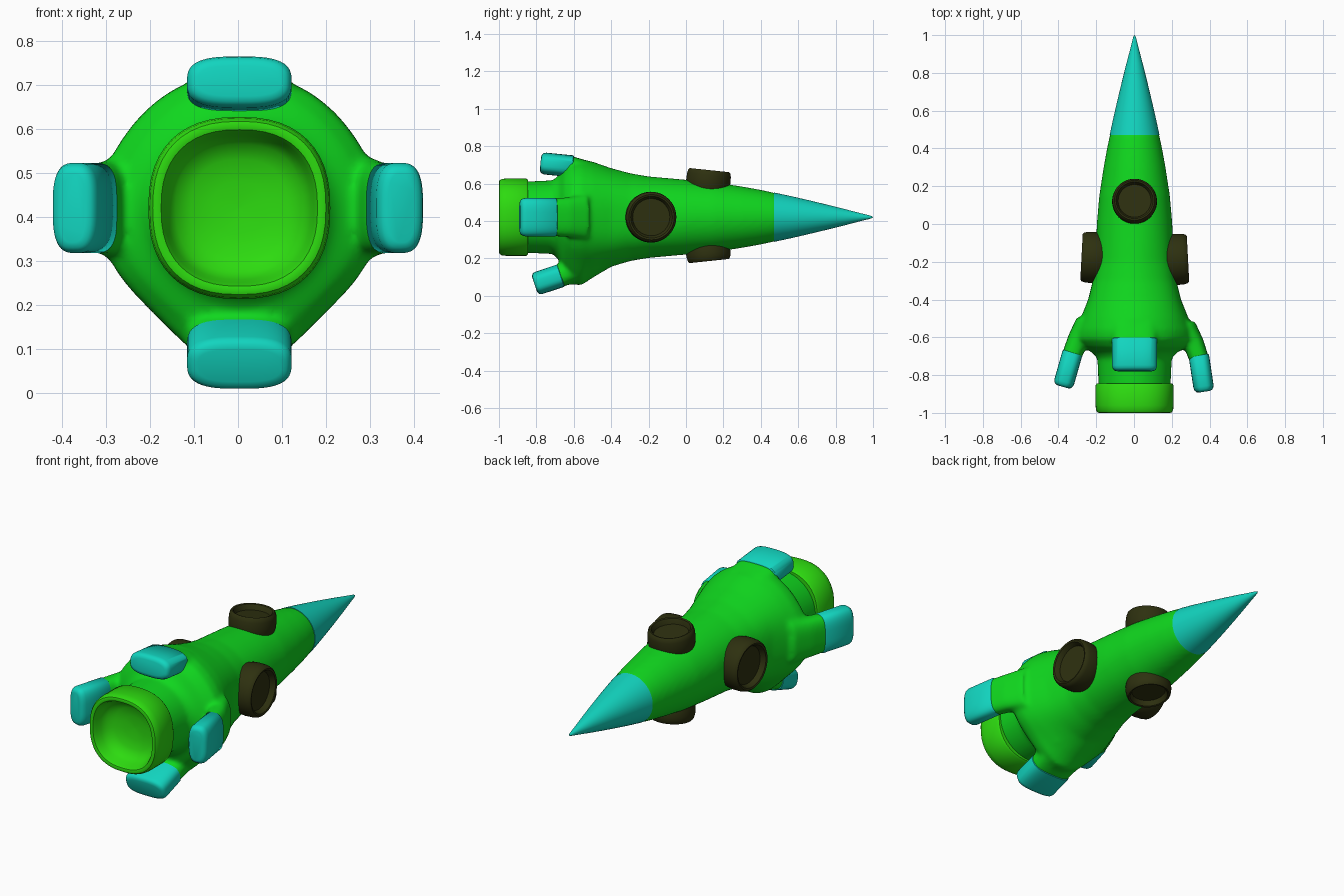
import bpy, bmesh, math
from mathutils import Vector

if "Cube" in bpy.data.objects:
    bpy.data.objects.remove(bpy.data.objects["Cube"])

AXIS = Vector((0.003, 0, 0.42))      # the rocket's long axis runs along y
Y = Vector((0, 1, 0))


def material(name, rgb):
    m = bpy.data.materials.new(name)
    m.diffuse_color = (*rgb, 1)
    m.use_nodes = True
    m.node_tree.nodes["Principled BSDF"].inputs["Base Color"].default_value = m.diffuse_color
    return m


GREEN = material("body_green", (0.005, 0.68, 0.013))
LIME = material("nozzle_green", (0.026, 0.71, 0.005))
TEAL = material("teal", (0.006, 0.66, 0.52))
DARK = material("dark_olive", (0.027, 0.03, 0.005))


def oval(center, u, v, a, b, e=2.0, n=48):
    """Superellipse section with half sizes a, b along u, v."""
    def f(c):
        return math.copysign(abs(c) ** (2 / e), c)
    return [center + u * (a * f(math.cos(2 * math.pi * i / n)))
            + v * (b * f(math.sin(2 * math.pi * i / n))) for i in range(n)]


def loft(bm, sections):
    """Skin a list of rings and cap both ends."""
    rings = [[bm.verts.new(p) for p in s] for s in sections]
    n = len(rings[0])
    faces = [bm.faces.new(rings[0]), bm.faces.new(rings[-1])]
    for r, q in zip(rings, rings[1:]):
        for i in range(n):
            j = (i + 1) % n
            faces.append(bm.faces.new((r[i], r[j], q[j], q[i])))
    bmesh.ops.recalc_face_normals(bm, faces=faces)


def finish(name, bm, mat, angle=40):
    me = bpy.data.meshes.new(name)
    bm.to_mesh(me)
    bm.free()
    me.shade_smooth()
    me.set_sharp_from_angle(angle=math.radians(angle))
    me.materials.append(mat)
    ob = bpy.data.objects.new(name, me)
    bpy.context.collection.objects.link(ob)
    return ob


def lathe(name, origin, axis, u, rings, mat, e=2.0):
    """Turn (distance along axis, radius) rings around an axis."""
    v = axis.cross(u)
    bm = bmesh.new()
    loft(bm, [oval(origin + axis * h, u, v, r, r, e) for h, r in rings])
    return finish(name, bm, mat)


# Nose cone and hollow nozzle
X = Vector((1, 0, 0))
lathe("nose_cone", AXIS, Y, X,
      [(0.47, 0.132), (0.55, 0.115), (0.65, 0.092), (0.75, 0.068), (0.85, 0.043),
       (0.93, 0.022), (0.975, 0.011), (0.992, 0.006), (1.0, 0.001)], TEAL)
lathe("nozzle", AXIS, Y, X,
      [(-0.845, 0.15), (-0.845, 0.2), (-0.855, 0.207), (-0.96, 0.207), (-0.985, 0.204),
       (-0.997, 0.197), (-1.0, 0.188), (-0.997, 0.178), (-0.98, 0.17), (-0.95, 0.163),
       (-0.92, 0.145), (-0.902, 0.11), (-0.893, 0.06), (-0.89, 0.005)], LIME, e=2.4)

# Body hull: y, then radius on the diagonals, at the sides, above, below
HULL = [(0.50, 0.118, 0.118, 0.118, 0.118), (0.47, 0.131, 0.131, 0.131, 0.131),
        (0.40, 0.146, 0.146, 0.146, 0.146), (0.30, 0.164, 0.164, 0.164, 0.164),
        (0.15, 0.187, 0.187, 0.187, 0.187), (0.00, 0.201, 0.2, 0.2, 0.2),
        (-0.20, 0.216, 0.206, 0.218, 0.218), (-0.30, 0.235, 0.221, 0.235, 0.235),
        (-0.40, 0.265, 0.246, 0.262, 0.265), (-0.50, 0.295, 0.286, 0.297, 0.325),
        (-0.56, 0.308, 0.315, 0.31, 0.365), (-0.61, 0.305, 0.325, 0.3, 0.36),
        (-0.65, 0.27, 0.28, 0.27, 0.3), (-0.68, 0.22, 0.225, 0.225, 0.23),
        (-0.71, 0.197, 0.197, 0.197, 0.197), (-0.87, 0.19, 0.19, 0.19, 0.19)]
body = bmesh.new()
sections = []
for y, diag, side, up, down in HULL:
    ring = []
    for i in range(64):
        t = 2 * math.pi * i / 64
        c, s = math.cos(t), math.sin(t)
        card = side * c * c + (up if s > 0 else down) * s * s
        w = math.cos(2 * t) ** 2
        r = diag * (1 - w) + card * w
        ring.append(AXIS + Vector((r * c, y, r * s)))
    sections.append(ring)
loft(body, sections)

# Four fins: direction, foot start (radius, y), foot end, width, thickness, root
FINS = [("right", (1, 0, 0), (0.340, -0.695), (0.369, -0.888), 0.205, 0.108),
        ("left", (-1, 0, 0), (0.328, -0.68), (0.380, -0.862), 0.205, 0.108),
        ("top", (0, 0, 1), (0.272, -0.605), (0.289, -0.778), 0.238, 0.117),
        ("bottom", (0, 0, -1), (0.312, -0.668), (0.359, -0.81), 0.238, 0.125)]
for name, d, (r0, y0), (r1, y1), width, thick in FINS:
    d = Vector(d)
    t = Y.cross(d)
    a, b = AXIS + d * r0 + Y * y0, AXIS + d * r1 + Y * y1
    along = (b - a).normalized()
    nrm = along.cross(t).normalized()
    # green leg, fused into the body below
    root = AXIS + d * (r0 - 0.085) + Y * (y0 + 0.17)
    knee = AXIS + d * (r0 - 0.03) + Y * (y0 + 0.07)
    loft(body, [oval(root, t, nrm, width * 0.6, thick * 0.6, 2.6),
                oval(knee, t, nrm, width * 0.52, thick * 0.52, 2.8),
                oval(a.lerp(b, 0.15), t, nrm, width * 0.49, thick * 0.48, 3)])
    # teal foot with rounded end
    foot = bmesh.new()
    loft(foot, [oval(a.lerp(b, f), t, nrm, width / 2 - inset, thick / 2 - inset, 3)
                for f, inset in [(0, 0.004), (0.02, 0), (0.85, 0), (0.93, 0.004),
                                 (0.98, 0.012), (1, 0.024)]])
    finish(name + "_foot", foot, TEAL, 50)

hull = finish("body", body, GREEN)
mod = hull.modifiers.new("fuse", 'REMESH')
mod.mode = 'VOXEL'
mod.voxel_size = 0.011
mod.use_smooth_shade = True
mod = hull.modifiers.new("blend", 'SMOOTH')
mod.factor = 0.5
mod.iterations = 10

# Four round portholes: direction, y, base radius, outer radius, size, tilt
PORTS = [("right", (1, 0, 0), -0.19, 0.17, 0.283, 0.136, -3),
         ("left", (-1, 0, 0), -0.18, 0.17, 0.281, 0.136, -3),
         ("top", (0, 0, 1), 0.115, 0.15, 0.252, 0.119, -6),
         ("bottom", (0, 0, -1), 0.115, 0.15, 0.235, 0.119, -6)]
for name, d, y, base, top, R, tilt in PORTS:
    d = Vector(d)
    k = math.radians(-tilt)
    n = d * math.cos(k) + Y * math.sin(k)
    H = top - base
    lathe(name + "_porthole", AXIS + Y * y + d * base, n, Y.cross(d),
          [(0, R * 0.94), (0.02, R * 0.98), (0.045, R), (H - 0.025, R * 0.985),
           (H - 0.008, R * 0.95), (H, R * 0.89), (H - 0.003, R * 0.82),
           (H - 0.015, R * 0.77), (H - 0.03, R * 0.73), (H - 0.03, 0.004)], DARK)
